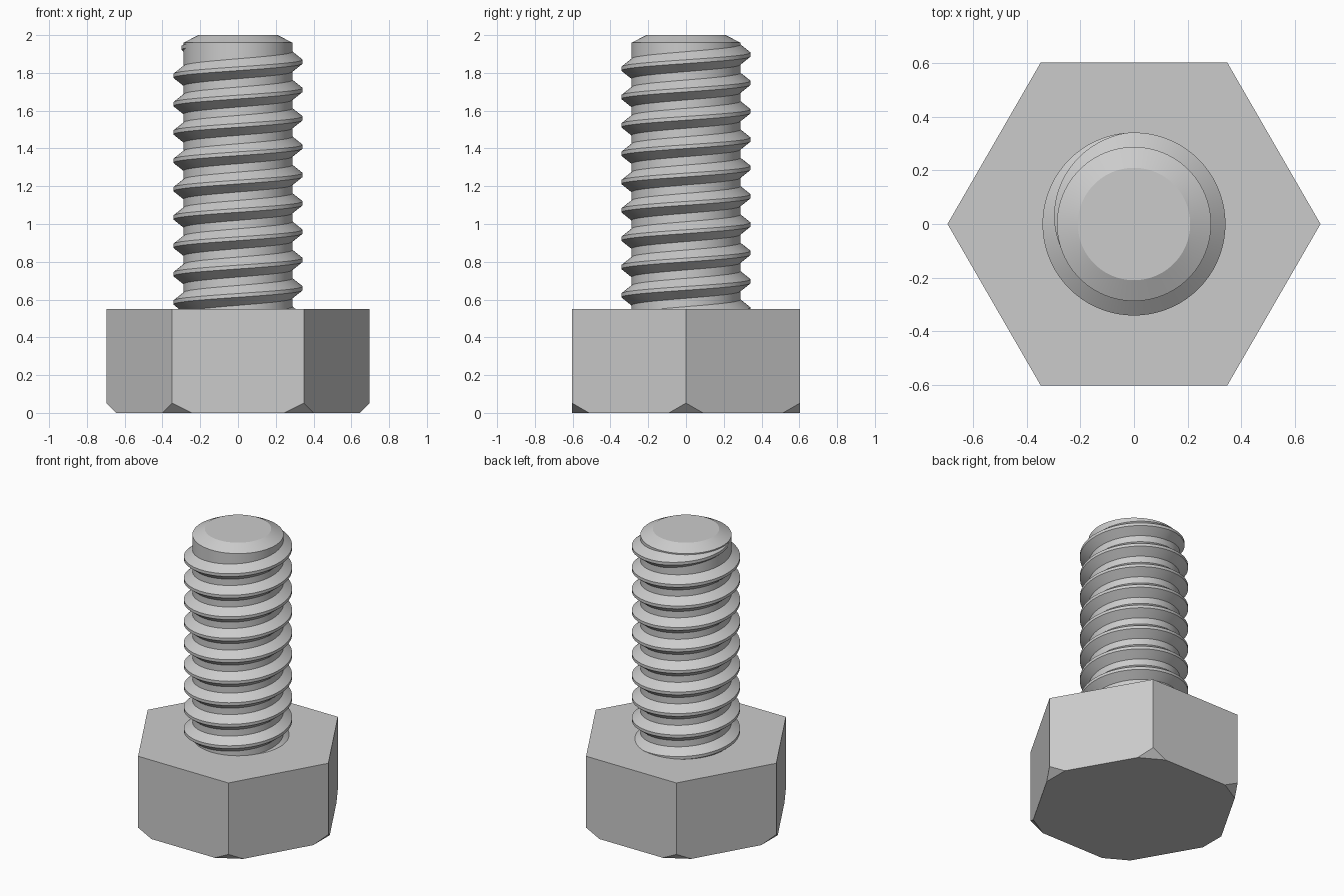
import bpy
import bmesh
from math import sin, cos, pi, radians
from mathutils import Vector

cube = bpy.data.objects.get("Cube")
if cube:
    bpy.data.objects.remove(cube, do_unlink=True)

# One plain metal grey
steel = bpy.data.materials.new("steel grey")
steel.use_nodes = True
GREY = (0.6, 0.6, 0.6, 1)
steel.diffuse_color = GREY
steel.node_tree.nodes["Principled BSDF"].inputs["Base Color"].default_value = GREY


def polar(radius, angle, z):
    return Vector((radius * cos(angle), radius * sin(angle), z))


def finish(bm, name):
    bmesh.ops.recalc_face_normals(bm, faces=bm.faces)
    mesh = bpy.data.meshes.new(name)
    bm.to_mesh(mesh)
    bm.free()
    mesh.materials.append(steel)
    obj = bpy.data.objects.new(name, mesh)
    bpy.context.collection.objects.link(obj)
    bpy.ops.object.select_all(action='DESELECT')
    obj.select_set(True)
    bpy.context.view_layer.objects.active = obj
    bpy.ops.object.shade_smooth_by_angle(angle=radians(25))
    return obj


def bridge(bm, rows, closed):
    for a, b in zip(rows, rows[1:]):
        count = len(a) if closed else len(a) - 1
        for i in range(count):
            j = (i + 1) % len(a)
            bm.faces.new((a[i], a[j], b[j], b[i]))


def lathe(name, profile, sides):
    bm = bmesh.new()
    rows = [[bm.verts.new(polar(r, 2 * pi * i / sides, z)) for i in range(sides)]
            for r, z in profile]
    bridge(bm, rows, True)
    bm.faces.new(rows[0])
    bm.faces.new(rows[-1])
    return bm


# Hexagonal head with its lower corners cut off
HEAD_R, HEAD_H, CUT = 0.697, 0.55, 0.052
bm = lathe("head", [(HEAD_R, 0), (HEAD_R, HEAD_H)], 6)
for k in range(6):
    angle = k * pi / 3
    cut = bmesh.ops.bisect_plane(
        bm, geom=bm.verts[:] + bm.edges[:] + bm.faces[:],
        plane_co=polar(HEAD_R, angle, CUT), plane_no=polar(1, angle, -1),
        clear_outer=True)
    edges = [e for e in cut["geom_cut"] if isinstance(e, bmesh.types.BMEdge)]
    bmesh.ops.holes_fill(bm, edges=edges, sides=0)
finish(bm, "hex_head")

# Plain core of the shank, with a chamfered tip
CORE_R, CREST_R = 0.288, 0.342
core = [(CORE_R, 0.4), (CORE_R, 1.96), (0.21, 2.0)]
finish(lathe("core", core, 96), "shank_core")

# Right-handed thread ridge, fading into the core at its upper end
PITCH, STEPS = 0.15, 72
CREST_HALF, ROOT_HALF, SINK = 0.01, 0.056, 0.004
END_ANGLE = radians(205)
END_Z = 1.945
FADE = radians(110)
TURNS = 10.3

bm = bmesh.new()
rows = []
total = int(TURNS * STEPS)
for i in range(total + 1):
    back = 2 * pi * (total - i) / STEPS
    angle = END_ANGLE - back
    z = END_Z - PITCH * back / (2 * pi)
    grow = min(1, back / FADE)
    crest = CORE_R - SINK + (CREST_R - CORE_R + SINK) * grow
    half = CREST_HALF + (ROOT_HALF - CREST_HALF) * max(grow, 0.05)
    section = [(CORE_R - SINK, -half), (crest, -CREST_HALF),
               (crest, CREST_HALF), (CORE_R - SINK, half)]
    rows.append([bm.verts.new(polar(r, angle, z + dz)) for r, dz in section])
bridge(bm, rows, False)
# Close the inner side so the ridge is solid
for a, b in zip(rows, rows[1:]):
    bm.faces.new((a[3], a[0], b[0], b[3]))
bm.faces.new(rows[0])
bm.faces.new(rows[-1])
finish(bm, "thread_ridge")
